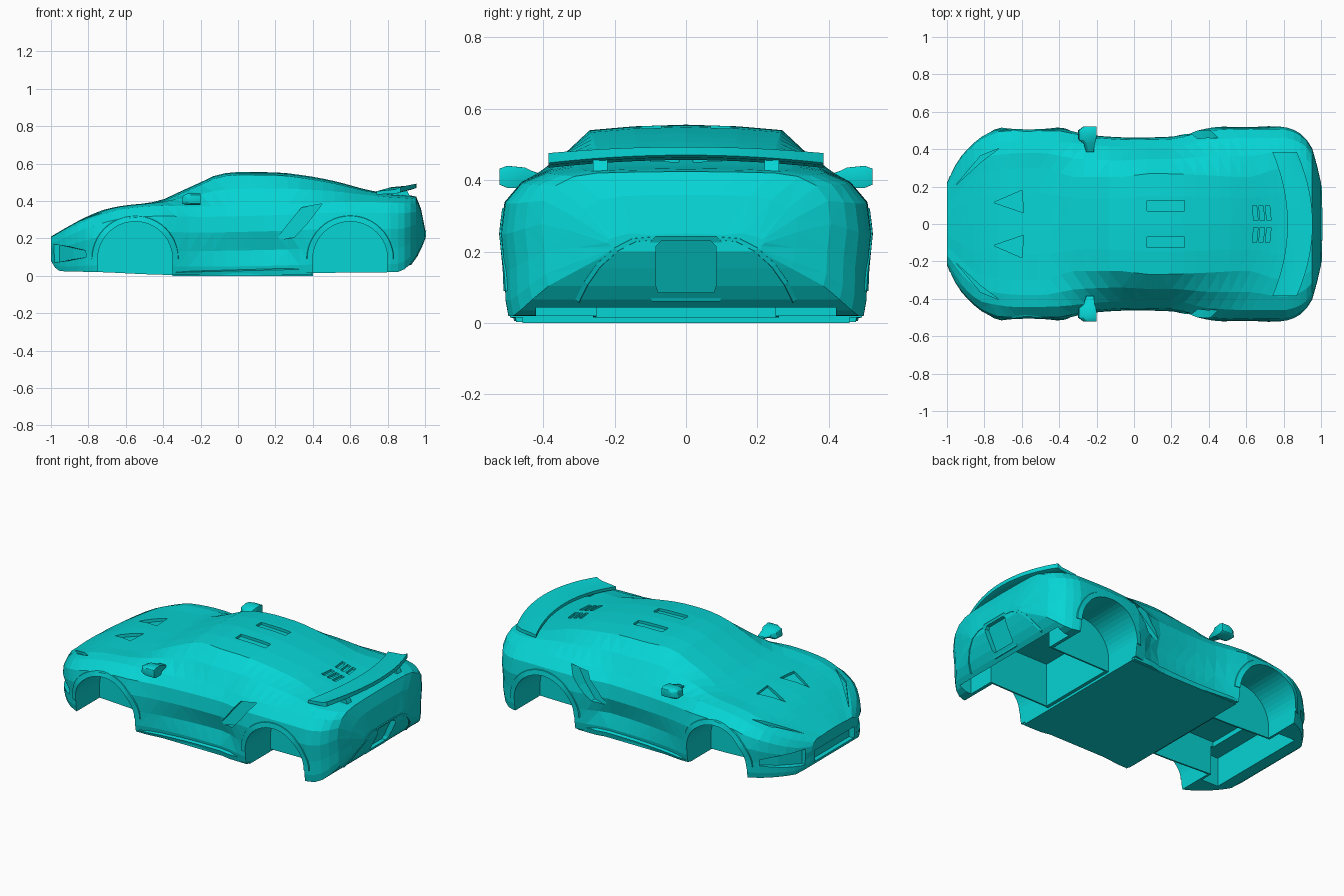
import bpy, math

if "Cube" in bpy.data.objects:
    bpy.data.objects.remove(bpy.data.objects["Cube"])

# Body curves along the car: (x, value)
TOP = [(-1, .21), (-.9, .268), (-.8, .32), (-.7, .358), (-.6, .377), (-.5, .387), (-.42, .402), (-.3, .455), (-.2, .5),
       (-.1, .543), (0, .555), (.2, .553), (.35, .537), (.5, .51), (.7, .458), (.8, .44), (.95, .425), (.965, .405), (1, .25)]
BOTTOM = [(-1, .08), (-.98, .045), (-.95, .025), (-.75, .02), (-.35, .005), (.1, .008), (.4, .015), (.85, .02), (.89, .035), (.95, .1), (1, .2)]
WIDE = [(-1, .22), (-.96, .31), (-.9, .39), (-.8, .475), (-.7, .512), (-.4, .512), (-.3, .488), (-.2, .47), (0, .46), (.2, .465),
        (.4, .512), (.6, .52), (.8, .518), (.88, .49), (.95, .41), (1, .22)]
SHOULDER_Y = [(-1, .2), (-.9, .35), (-.8, .42), (-.6, .445), (-.4, .44), (-.2, .42), (0, .41), (.2, .41), (.4, .45),
              (.6, .46), (.8, .46), (.9, .43), (.95, .37), (1, .2)]
SHOULDER_Z = [(-1, .19), (-.9, .25), (-.8, .3), (-.6, .36), (-.4, .375), (-.2, .37), (.2, .38), (.6, .395), (.95, .385), (1, .24)]
ROOF_Y = [(-1, .12), (-.8, .28), (-.5, .3), (-.3, .25), (-.1, .25), (.1, .27), (.4, .26), (.6, .25), (.8, .3), (.95, .25), (1, .1)]
DROOP = [(-1, .005), (-.5, .005), (-.3, .012), (0, .015), (.4, .015), (.8, .005), (1, .004)]
TUCK = [(-1, .01), (-.35, .008), (-.1, .02), (.2, .03), (.38, .008), (1, .01)]
AXLES, WELL_R, AXLE_Z = (-.55, .6), .2, .09

paint = bpy.data.materials.new('teal_paint')
paint.diffuse_color = (.002, .66, .66, 1)
paint.use_nodes = True
paint.node_tree.nodes["Principled BSDF"].inputs["Base Color"].default_value = paint.diffuse_color


def curve(knots, x):
    """Monotone cubic through the knots."""
    i = max(k for k in range(len(knots) - 1) if k == 0 or knots[k][0] <= x)
    sl = [(b[1] - a[1]) / (b[0] - a[0]) for a, b in zip(knots, knots[1:])]

    def tan(k):
        if k == 0 or k == len(sl):
            return sl[min(k, len(sl) - 1)]
        a, b = sl[k - 1], sl[k]
        return 2 * a * b / (a + b) if a * b > 0 else 0
    (x0, v0), (x1, v1) = knots[i], knots[i + 1]
    h = x1 - x0
    t = (x - x0) / h
    return ((1 + 2 * t) * (1 - t) ** 2 * v0 + t * (1 - t) ** 2 * h * tan(i)
            + t * t * (3 - 2 * t) * v1 + t * t * (t - 1) * h * tan(i + 1))


def section(x):
    """Half cross-section, bottom centre to top centre."""
    c = lambda k: curve(k, x)
    zb, w, zt, sy, sz, ry, d = c(BOTTOM), c(WIDE), c(TOP), c(SHOULDER_Y), c(SHOULDER_Z), c(ROOF_Y), c(DROOP)
    h = sz - zb
    return [(0, zb), (w - .02, zb), (w - .012, zb + .12 * h), (w - c(TUCK), zb + .35 * h), (w, zb + .62 * h),
            (w * .8 + sy * .2, zb + .85 * h), (sy, sz), ((sy + ry) / 2 + .008, (sz + zt - d) / 2 + .008),
            (ry, zt - d), (ry * .55, zt - d * .3), (0, zt)]


def side_y(x, z):
    s, best = section(x), -1
    for (y0, z0), (y1, z1) in zip(s[1:], s[2:]):
        if z1 > z0 and z0 <= z <= z1:
            best = max(best, y0 + (y1 - y0) * (z - z0) / (z1 - z0))
    return best


def top_z(x, y):
    s = section(x)[6:]
    for (y0, z0), (y1, z1) in zip(s, s[1:]):
        if y1 <= abs(y) <= y0:
            return z0 + (z1 - z0) * (y0 - abs(y)) / (y0 - y1)
    return s[0][1]


def tail_x(y, z):
    return next((x for x in (1 - i * .003 for i in range(100)) if side_y(x, z) >= abs(y)), .9)


def make(name, verts, faces):
    me = bpy.data.meshes.new(name)
    me.from_pydata(verts, [], faces)
    me.materials.append(paint)
    ob = bpy.data.objects.new(name, me)
    bpy.context.collection.objects.link(ob)
    activate(ob)
    bpy.ops.object.mode_set(mode='EDIT')
    bpy.ops.mesh.select_all(action='SELECT')
    bpy.ops.mesh.normals_make_consistent(inside=False)
    bpy.ops.object.mode_set(mode='OBJECT')
    return ob


def activate(ob):
    bpy.ops.object.select_all(action='DESELECT')
    ob.select_set(True)
    bpy.context.view_layer.objects.active = ob


def loft(name, rings):
    n = len(rings[0])
    faces = [(r * n + i, r * n + (i + 1) % n, (r + 1) * n + (i + 1) % n, (r + 1) * n + i)
             for r in range(len(rings) - 1) for i in range(n)]
    faces += [tuple(range(n)), tuple(range((len(rings) - 1) * n, len(rings) * n))]
    return make(name, [v for r in rings for v in r], faces)


def box(name, x0, x1, y0, y1, z0, z1):
    return loft(name, [[(x0, y0, z), (x1, y0, z), (x1, y1, z), (x0, y1, z)] for z in (z0, z1)])


def modify(ob, kind, **props):
    m = ob.modifiers.new(kind.lower(), kind)
    for k, v in props.items():
        setattr(m, k, v)
    activate(ob)
    bpy.ops.object.modifier_apply(modifier=m.name)


def cut(ob, cutter):
    modify(ob, 'BOOLEAN', operation='DIFFERENCE', solver='EXACT', object=cutter)
    bpy.data.objects.remove(cutter)


def smooth(ob, angle=30):
    activate(ob)
    bpy.ops.object.shade_smooth_by_angle(angle=math.radians(angle))


# Body shell, faceted
rings = []
for i in range(41):
    x = -math.cos(math.pi * i / 40) * .6 + (-1 + 2 * i / 40) * .4
    s = section(x)
    rings.append([(x, y, z) for y, z in s] + [(x, -y, z) for y, z in s[-2:0:-1]])
body = loft('body', rings)
modify(body, 'TRIANGULATE')

# Hollow underside ahead of and behind the floor
for dims in ((-.78, -.36, -.25, .25, -.1, .23), (.42, .9, -.25, .25, -.1, .28),
             (-.88, -.765, -.33, .33, -.1, .2), (.82, .9, -.42, .42, -.1, .24)):
    cut(body, box('hollow_cutter', *dims))

for s in (1, -1):
    # Wheel wells
    for ax in AXLES:
        arc = [(ax + WELL_R * math.cos(math.pi * k / 24), AXLE_Z + WELL_R * math.sin(math.pi * k / 24)) for k in range(25)]
        arc += [(ax - WELL_R, -.2), (ax + WELL_R, -.2)]
        cut(body, loft('well_cutter', [[(x, s * y, z) for x, z in arc] for y in (.26, .7)]))
    # Side air intake behind the door: flat inner wall deepening rearwards
    intake = [(.2, .19), (.34, .365), (.45, .385), (.37, .28), (.3, .205)]
    cut(body, loft('intake_cutter', [[(x, s * (.462 - .16 * (x - .2) - .12 * max(0, z - .3)), z) for x, z in intake],
                                     [(x, s * .7, z) for x, z in intake]]))
    # Bumper corner intake, tapering rearwards
    lo = [(-1.1, .28), (-.85, .53), (-.81, .45), (-.88, .37), (-.955, .25)]
    cut(body, loft('corner_cutter', [[(x, s * y, z - k * max(0, x + .96) * .4) for x, y in lo] for z, k in ((.07, -.5), (.17, .6))]))
    # Bonnet, roof and engine-cover vents, headlight recess
    vents = [[(-.75, .115), (-.6, .18), (-.59, .06)], [(.07, .07), (.07, .125), (.27, .125), (.27, .07)],
             [(-.95, .21), (-.82, .365), (-.72, .405), (-.82, .33)]]
    vents += [[(x, .02), (x - .008, .1), (x + .015, .1), (x + .023, .02)] for x in (.64, .675, .71)]
    for v in vents:
        cut(body, loft('vent_cutter', [[(x, s * y, top_z(x, y) - .014) for x, y in v], [(x, s * y, .8) for x, y in v]]))
# Lower grille
cut(body, box('grille_cutter', -1.1, -.965, -.19, .19, .07, .14))
# Flat floor between the axles
box('floor', -.35, .4, -.458, .458, 0, .02)

# Wheel arch lips following the body side
for ax, end in zip(AXLES, ('front', 'rear')):
    for s, side in ((1, 'left'), (-1, 'right')):
        rings = []
        for k in range(25):
            a = math.pi * k / 24
            ring = []
            for r, out in ((.2, -.02), (.2, .004), (.23, .004), (.242, -.02)):
                x, z = ax + r * math.cos(a), AXLE_Z + r * math.sin(a)
                ring.append((x, s * (side_y(x, z) + out), z))
            rings.append(ring)
        smooth(loft(f'{end}_{side}_arch_lip', rings))

# Side skirts and mirrors
for s, side in ((1, 'left'), (-1, 'right')):
    rings = []
    for k in range(13):
        x = -.345 + .74 * k / 12
        w, h = min(curve(WIDE, x), .48), .03 + .03 * k / 12
        rings.append([(x, s * (w - .06), .003), (x, s * (w - .005), .003), (x, s * (w + .002), h * .6), (x, s * (w - .05), h)])
    smooth(loft(side + '_side_skirt', rings))

    prof = [(.385, -.235, .02, .395, .41), (.43, -.24, .03, .39, .425), (.45, -.25, .048, .378, .435),
            (.5, -.25, .05, .378, .44), (.522, -.235, .035, .387, .432)]
    rings = [[(x - r, s * y, z0 + .01), (x - r * .6, s * y, z0), (x + r, s * y, z0), (x + r, s * y, z1),
              (x - r * .4, s * y, z1), (x - r * .9, s * y, z1 - .012)] for y, x, r, z0, z1 in prof]
    mirror = loft(side + '_mirror', rings)
    modify(mirror, 'BEVEL', width=.004, segments=2)
    smooth(mirror, 40)

# Rear wing, swept forward towards the tips
rings = []
for k in range(21):
    y = -.385 + .77 * k / 20
    q = (y / .385) ** 2
    x0, x1, dz = .82 - .08 * q, .955 - .085 * q, -.022 * q
    rings.append([(x0, y, .456 + dz), (x1 - .02, y, .463 + dz), (x1, y, .47 + dz), (x1, y, .493 + dz * .8),
                  (x1 - .03, y, .484 + dz), (x0, y, .474 + dz)])
smooth(loft('rear_wing', rings))
for y in (-.24, .24):
    rings = [[(.8, y - .02, z), (.9 + d, y - .02, z), (.9 + d, y + .02, z), (.8, y + .02, z)] for z, d in ((.40, .03), (.465, 0))]
    loft('wing_stand', rings)


# Number plate frame, lying on the sloped tail
def plate(h, z0, z1, d):
    xa, xb = tail_x(0, .07), tail_x(0, .23)
    pts = [(-h, z0), (h, z0), (h + .006, z0 + .02), (h + .006, z1 - .015), (h - .01, z1), (-h + .01, z1),
           (-h - .006, z1 - .015), (-h - .006, z0 + .02)]
    return [(xa + (xb - xa) * (z - .07) / .16 + d, y, z) for y, z in pts]


frame = loft('plate_frame', [plate(.095, .06, .243, -.03), plate(.095, .06, .243, .002)])
for cutter_target in (body, frame):
    cut(cutter_target, loft('plate_cutter', [plate(.078, .085, .23, -.02), plate(.078, .085, .23, .1)]))

# Curved diffuser fins
for s, side in ((1, 'left'), (-1, 'right')):
    rings = []
    for y, z in [(.31, .065), (.285, .115), (.25, .165), (.2, .21), (.15, .236), (.1, .24)]:
        x = tail_x(y, z)
        rings.append([(x - .03, s * (y - .014), z - .01), (x + .003, s * (y - .01), z - .008),
                      (x + .004, s * y, z), (x - .03, s * (y + .004), z + .004)])
    loft(side + '_diffuser_fin', rings)
